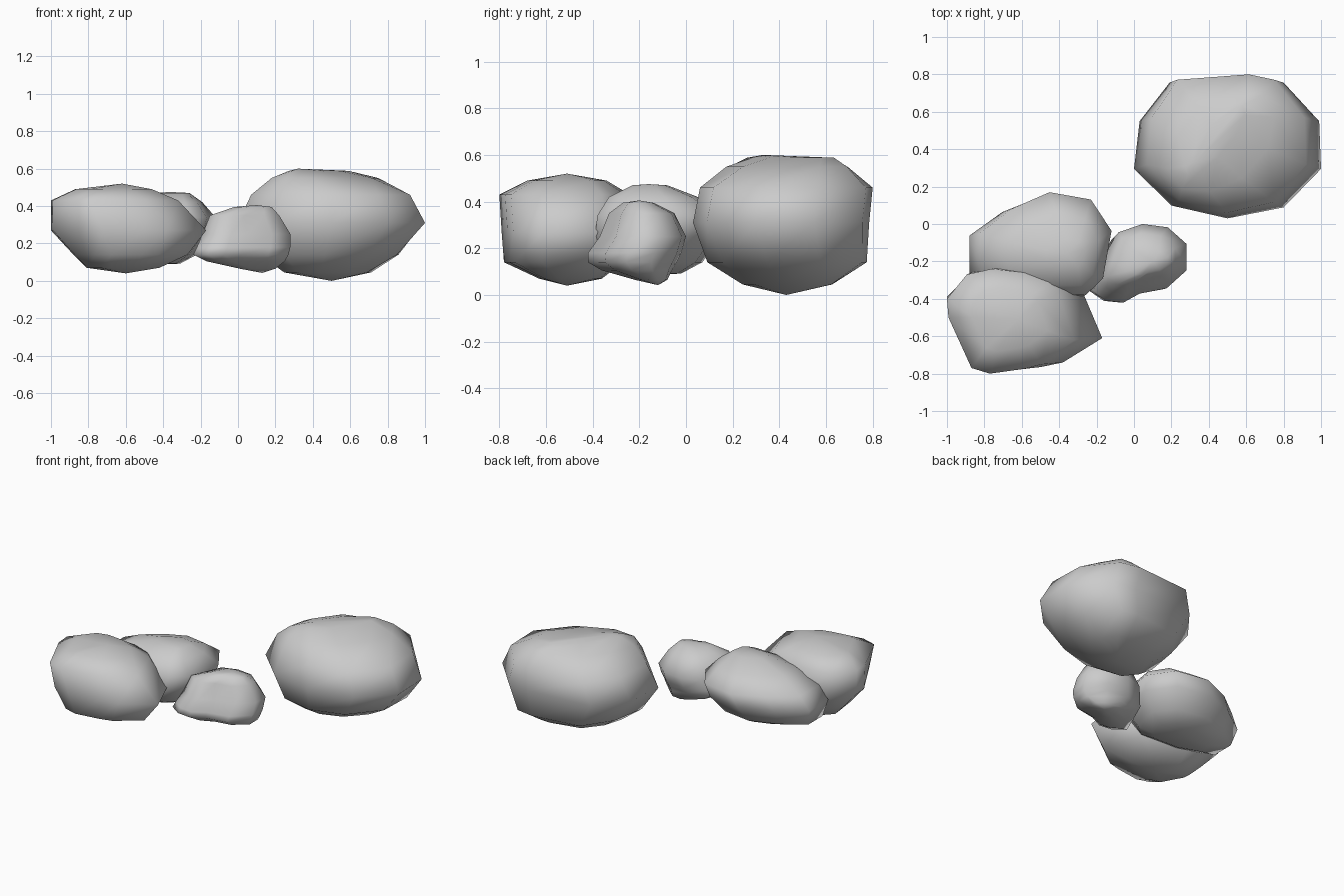
import bpy, bmesh


def boulder(name, outline, levels):
    """Stack copies of a plan outline, each fitted to (z, x0, x1, y0, y1).
    An optional sixth value squeezes the level towards its diagonal."""
    xs, ys = zip(*outline)
    u = [(x - min(xs)) / (max(xs) - min(xs)) for x in xs]
    v = [(y - min(ys)) / (max(ys) - min(ys)) for y in ys]
    n = len(outline)
    bm = bmesh.new()
    rings = []
    for z, x0, x1, y0, y1, *squeeze in levels:
        k = squeeze[0] / 2 if squeeze else 0
        rings.append([bm.verts.new((x0 + (a + k * (b - a)) * (x1 - x0),
                                    y0 + (b + k * (a - b)) * (y1 - y0), z))
                      for a, b in zip(u, v)])
    for lo, hi in zip(rings, rings[1:]):
        for i in range(n):
            j = (i + 1) % n
            bm.faces.new((lo[i], lo[j], hi[j], hi[i]))
    # First and last levels collapse to a single pole
    bmesh.ops.remove_doubles(bm, verts=bm.verts, dist=0.0005)
    bmesh.ops.recalc_face_normals(bm, faces=bm.faces)
    for f in bm.faces:
        f.smooth = True
    mesh = bpy.data.meshes.new(name)
    bm.to_mesh(mesh)
    bm.free()
    ob = bpy.data.objects.new(name, mesh)
    bpy.context.collection.objects.link(ob)
    return ob


# Large boulder standing apart at the back right, with a diagonal crest
boulder("large_boulder",
        [(.19, .77), (.03, .56), (0, .3), (.2, .1), (.5, .03), (.8, .09),
         (1, .3), (.99, .56), (.8, .77), (.64, .8)],
        [(0, .5, .5, .43, .43), (.045, .22, .74, .21, .65, .3),
         (.14, .10, .88, .07, .79, .12), (.31, 0, 1, .03, .785),
         (.46, .07, .92, .06, .80), (.55, .14, .79, .12, .73, .35),
         (.588, .22, .64, .20, .68, .7), (.60, .32, .32, .33, .33)])

# Front left boulder with a pointed right end
boulder("front_boulder",
        [(-1, -.4), (-.99, -.5), (-.84, -.77), (-.72, -.8), (-.5, -.775),
         (-.38, -.75), (-.17, -.62), (-.28, -.36), (-.34, -.31),
         (-.5, -.26), (-.71, -.24), (-.87, -.27)],
        [(.04, -.6, -.6, -.51, -.51), (.07, -.81, -.42, -.63, -.36),
         (.14, -.88, -.27, -.78, -.27), (.27, -1, -.17, -.79, -.23),
         (.43, -1, -.32, -.80, -.24), (.49, -.87, -.46, -.68, -.34),
         (.52, -.62, -.62, -.51, -.51)])

# Middle boulder behind it
boulder("middle_boulder",
        [(-.88, -.05), (-.88, -.26), (-.6, -.38), (-.27, -.39), (-.17, -.3),
         (-.12, -.04), (-.24, .13), (-.48, .17), (-.7, .08)],
        [(.085, -.5, -.5, -.13, -.13), (.092, -.70, -.31, -.26, -.02),
         (.14, -.85, -.22, -.34, .07), (.25, -.88, -.14, -.39, .15),
         (.34, -.82, -.12, -.38, .17), (.42, -.66, -.19, -.33, .05),
         (.47, -.47, -.26, -.23, -.08), (.475, -.36, -.36, -.16, -.16)])

# Small stone with a low toe at its front left
boulder("small_stone",
        [(.02, 0), (-.12, -.05), (-.19, -.22), (-.24, -.35), (-.16, -.41),
         (-.07, -.42), (.02, -.37), (.17, -.34), (.28, -.24), (.28, -.12),
         (.17, -.02)],
        [(.042, .13, .13, -.12, -.12), (.065, .01, .2, -.22, -.08),
         (.105, -.17, .25, -.36, -.06), (.14, -.24, .27, -.42, -.04),
         (.18, -.22, .28, -.42, -.02), (.25, -.19, .28, -.37, 0),
         (.35, -.15, .22, -.33, -.05), (.395, -.02, .18, -.27, -.14),
         (.405, .10, .10, -.20, -.20)])
